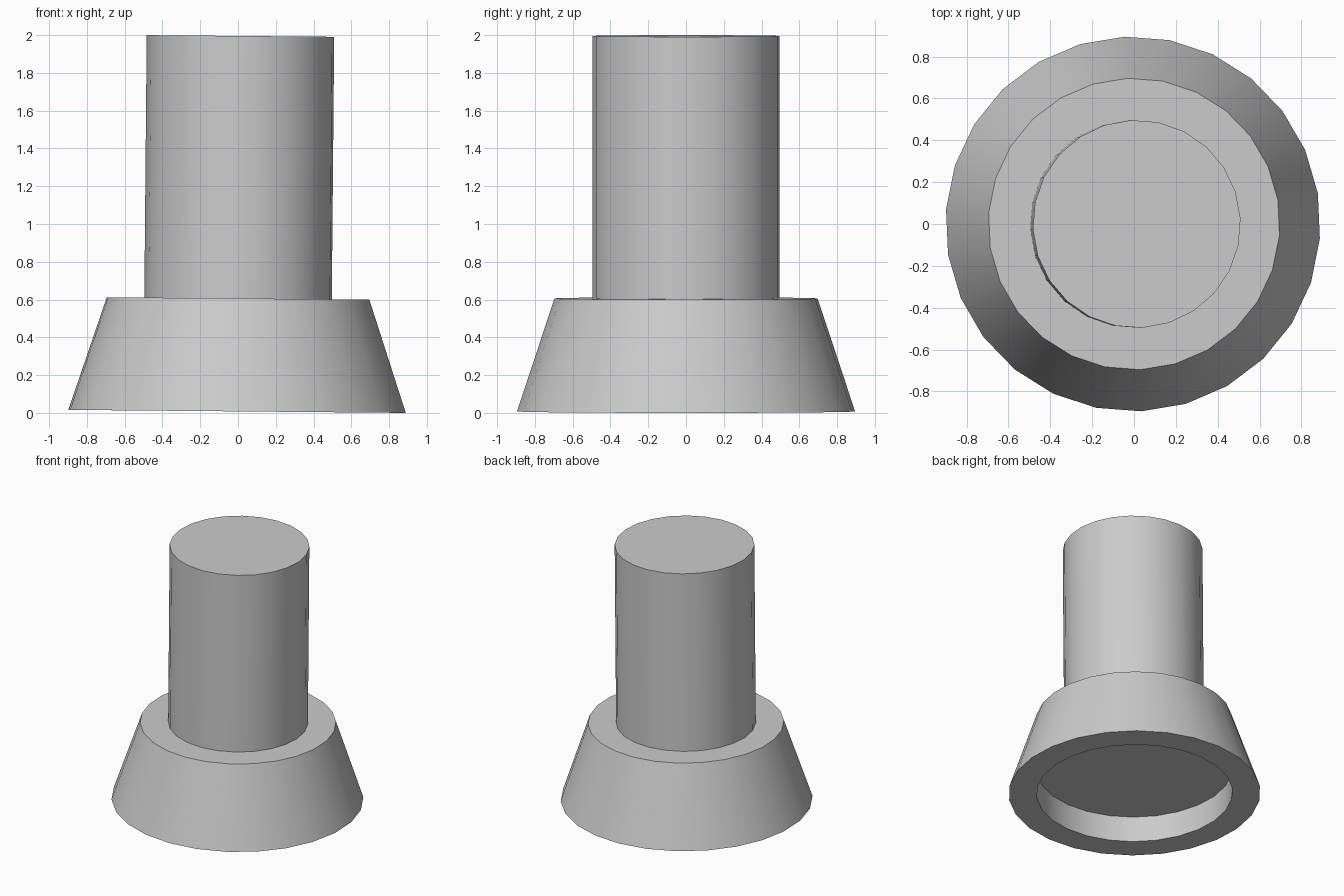
import bpy
import bmesh
import math
from mathutils import Matrix

cube = bpy.data.objects.get("Cube")
if cube:
    bpy.data.objects.remove(cube, do_unlink=True)

grey = bpy.data.materials.new("light grey")
grey.use_nodes = True
grey.diffuse_color = (0.6, 0.6, 0.6, 1)
grey.node_tree.nodes["Principled BSDF"].inputs["Base Color"].default_value = (0.6, 0.6, 0.6, 1)

# The whole model leans very slightly towards +x
LEAN = Matrix.Translation((-0.005, 0, 0.008)) @ Matrix.Rotation(0.009, 4, "Y")


def turned_part(name, profile, sides, phase):
    """Sweep (radius, height) rings into a closed solid with flat end caps."""
    bm = bmesh.new()
    rings = []
    for radius, height in profile:
        ring = []
        for i in range(sides):
            a = math.radians(phase) + math.tau * i / sides
            ring.append(bm.verts.new((radius * math.cos(a), radius * math.sin(a), height)))
        rings.append(ring)
    for low, high in zip(rings, rings[1:]):
        for i in range(sides):
            j = (i + 1) % sides
            bm.faces.new((low[i], low[j], high[j], high[i]))
    bm.faces.new(rings[0])
    bm.faces.new(rings[-1])
    bmesh.ops.recalc_face_normals(bm, faces=bm.faces)
    mesh = bpy.data.meshes.new(name)
    bm.to_mesh(mesh)
    bm.free()
    mesh.materials.append(grey)
    obj = bpy.data.objects.new(name, mesh)
    bpy.context.collection.objects.link(obj)
    obj.matrix_world = LEAN
    bpy.ops.object.select_all(action="DESELECT")
    obj.select_set(True)
    bpy.context.view_layer.objects.active = obj
    bpy.ops.object.shade_smooth_by_angle(angle=math.radians(30))
    return obj


# Flared base with a round recess underneath
turned_part("flared_base", [(0.697, 0.2), (0.697, 0), (0.896, 0), (0.697, 0.598)], 26, 92.5)

# Upright column standing on the base
turned_part("column", [(0.497, 0.59), (0.497, 1.9875)], 24, 3)
